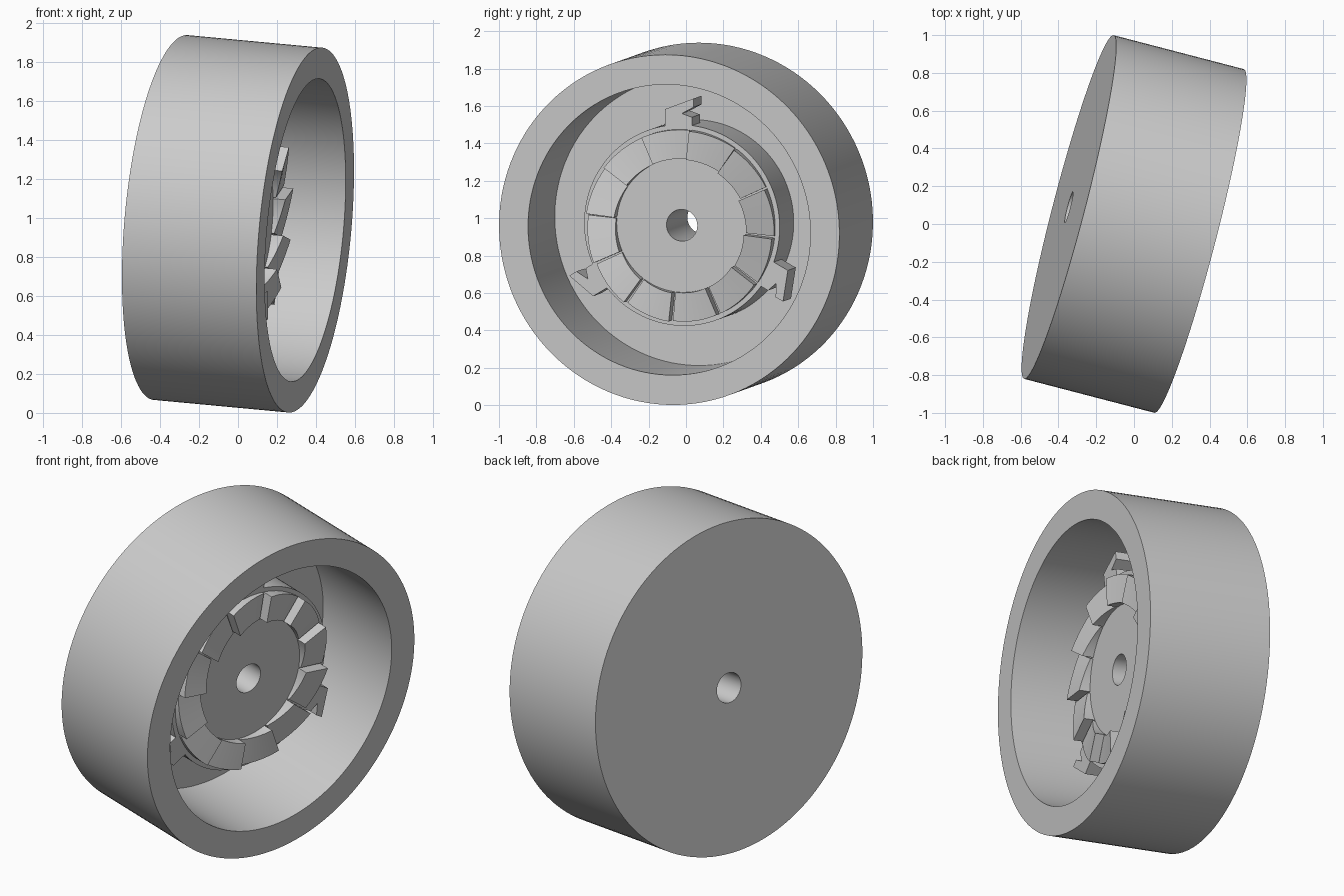
import bpy, bmesh
from math import sin, cos, radians, pi
from mathutils import Matrix, Vector

old = bpy.data.objects.get("Cube")
if old:
    bpy.data.objects.remove(old)

grey = bpy.data.materials.new("plain grey")
grey.use_nodes = True
grey.diffuse_color = (0.6, 0.6, 0.6, 1)
grey.node_tree.nodes["Principled BSDF"].inputs["Base Color"].default_value = (0.6, 0.6, 0.6, 1)

# Tilted frame: local z runs along the axle from the closed back to the open face
axle = Vector((0.964, -0.251, -0.09)).normalized()
side = Vector((0, 0, 1)).cross(axle).normalized()
up = axle.cross(side)
LENGTH, FLOOR, HUB_TOP = 0.715, 0.145, 0.445
HUB_R, BORE_R = 0.54, 0.085
frame = Matrix((side, up, axle)).transposed().to_4x4()
frame.translation = Vector((0, 0, 0.97)) - axle * LENGTH / 2


def finish(name, bm, smooth=True):
    bmesh.ops.recalc_face_normals(bm, faces=bm.faces)
    mesh = bpy.data.meshes.new(name)
    bm.to_mesh(mesh)
    bm.free()
    mesh.materials.append(grey)
    ob = bpy.data.objects.new(name, mesh)
    ob.matrix_world = frame
    bpy.context.collection.objects.link(ob)
    if smooth:
        bpy.ops.object.select_all(action='DESELECT')
        ob.select_set(True)
        bpy.context.view_layer.objects.active = ob
        bpy.ops.object.shade_smooth_by_angle(angle=radians(30))
    return ob


def lathe(name, profile, steps=128):
    bm = bmesh.new()
    verts = [bm.verts.new((r, 0, z)) for r, z in profile]
    edges = [bm.edges.new((a, b)) for a, b in zip(verts, verts[1:] + verts[:1])]
    bmesh.ops.spin(bm, geom=verts + edges, axis=(0, 0, 1), cent=(0, 0, 0),
                   angle=2 * pi, steps=steps, use_merge=True)
    bmesh.ops.remove_doubles(bm, verts=bm.verts, dist=1e-5)
    return finish(name, bm)


def polar(r, degrees):
    # Angle is clockwise from the top, seen from the open face
    a = radians(degrees)
    return r * sin(a), r * cos(a)


# Cup-shaped drum with its raised hub and through bore
lathe("drum_with_hub", [
    (BORE_R, 0), (0.94, 0), (0.94, LENGTH), (0.78, LENGTH), (0.78, FLOOR),
    (HUB_R, FLOOR), (HUB_R, HUB_TOP), (BORE_R, HUB_TOP)])


# Ring of twelve sloped ratchet teeth on the hub face
def tooth(index, r_in=0.36, r_out=0.515, high=0.065, low=0.015, steps=8):
    start, sweep = 7.6 + 30 * index, 28.8
    bm = bmesh.new()
    rows = []
    for i in range(steps + 1):
        t = i / steps
        top = HUB_TOP + high + (low - high) * t
        inner, outer = (polar(r, start + sweep * t) for r in (r_in, r_out))
        rows.append([bm.verts.new((*p, z)) for p, z in (
            (inner, HUB_TOP - 0.01), (outer, HUB_TOP - 0.01), (outer, top), (inner, top))])
    for a, b in zip(rows, rows[1:]):
        for k in range(4):
            j = (k + 1) % 4
            bm.faces.new((a[k], a[j], b[j], b[k]))
    bm.faces.new(rows[0])
    bm.faces.new(rows[-1])
    finish(f"ratchet_tooth_{index + 1}", bm)


for i in range(12):
    tooth(i)

# Three notched hooks around the hub wall
hook = [(-0.08, 0.52), (-0.08, 0.623), (0.08, 0.68), (0.08, 0.634),
        (0.014, 0.60), (0.069, 0.58), (0.069, 0.52)]
for i in range(3):
    bm = bmesh.new()
    base = bm.faces.new([bm.verts.new((x, y, HUB_TOP - 0.17)) for x, y in hook])
    new = bmesh.ops.extrude_face_region(bm, geom=[base])["geom"]
    bmesh.ops.translate(bm, vec=(0, 0, 0.17),
                        verts=[g for g in new if isinstance(g, bmesh.types.BMVert)])
    bmesh.ops.rotate(bm, verts=bm.verts, cent=(0, 0, 0),
                     matrix=Matrix.Rotation(radians(-120 * i), 3, 'Z'))
    finish(f"hub_hook_{i + 1}", bm, smooth=False)
